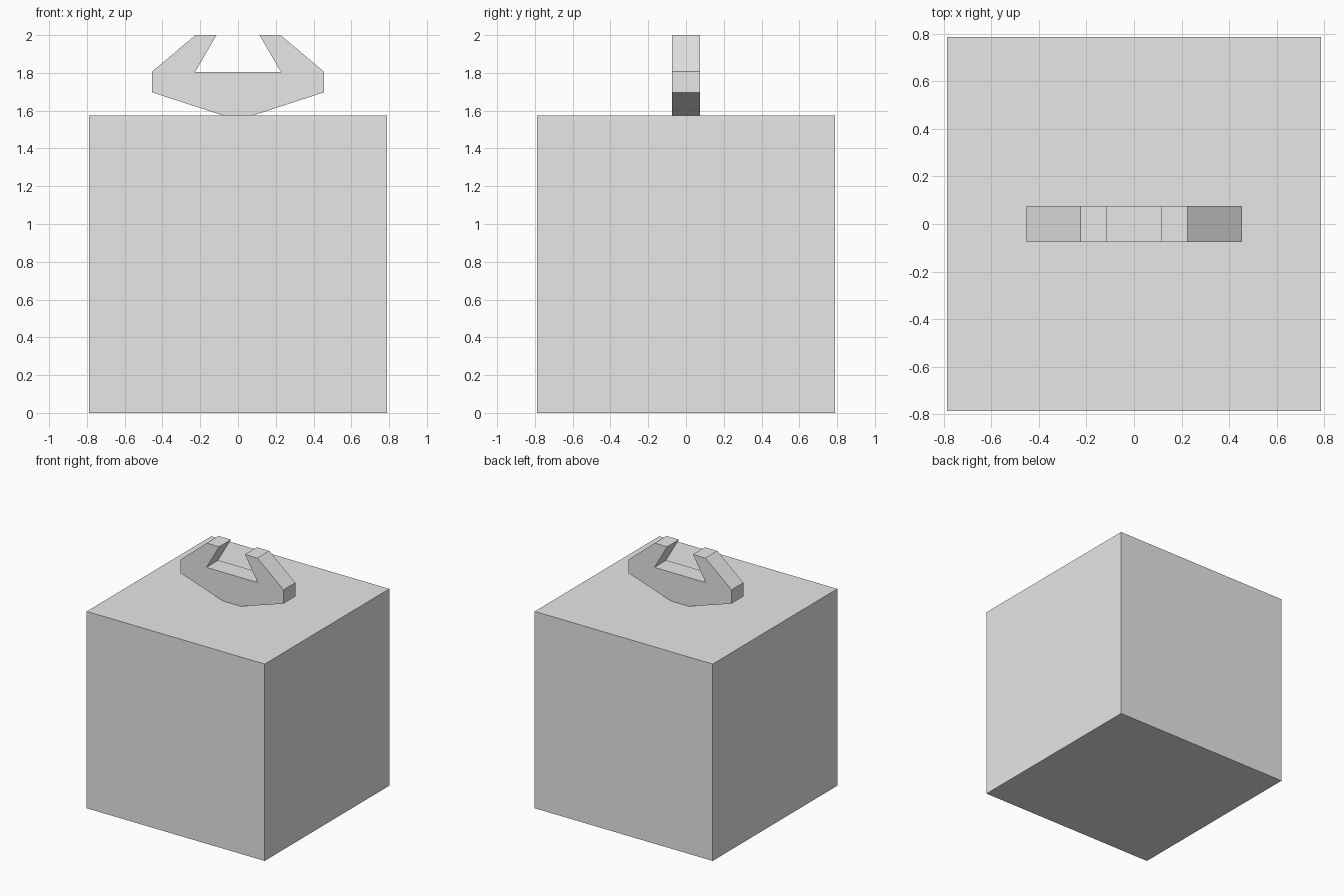
import bpy
import bmesh

if "Cube" in bpy.data.objects:
    bpy.data.objects.remove(bpy.data.objects["Cube"], do_unlink=True)

SIDE = 1.575      # edge length of the block
DEPTH = 0.15      # thickness of the handle

grey = bpy.data.materials.new("light_grey")
grey.use_nodes = True
grey.diffuse_color = (0.8, 0.8, 0.8, 1)
grey.node_tree.nodes["Principled BSDF"].inputs["Base Color"].default_value = (0.8, 0.8, 0.8, 1)


def finish(name, bm):
    bmesh.ops.recalc_face_normals(bm, faces=bm.faces)
    mesh = bpy.data.meshes.new(name)
    bm.to_mesh(mesh)
    bm.free()
    mesh.materials.append(grey)
    obj = bpy.data.objects.new(name, mesh)
    bpy.context.collection.objects.link(obj)
    return obj


# Block
bm = bmesh.new()
bmesh.ops.create_cube(bm, size=SIDE)
bmesh.ops.translate(bm, verts=bm.verts, vec=(0, 0, SIDE / 2))
finish("block", bm)

# Open claw-shaped handle: half profile mirrored, then extruded in depth
half = [(0.08, SIDE), (0.455, 1.697), (0.455, 1.807),
        (0.225, 2.0), (0.114, 2.0), (0.227, 1.805)]
outline = half + [(-x, z) for x, z in reversed(half)]
bm = bmesh.new()
face = bm.faces.new([bm.verts.new((x, -DEPTH / 2, z)) for x, z in outline])
extruded = bmesh.ops.extrude_face_region(bm, geom=[face], use_keep_orig=True)
moved = [g for g in extruded["geom"] if isinstance(g, bmesh.types.BMVert)]
bmesh.ops.translate(bm, verts=moved, vec=(0, DEPTH, 0))
finish("claw_handle", bm)
